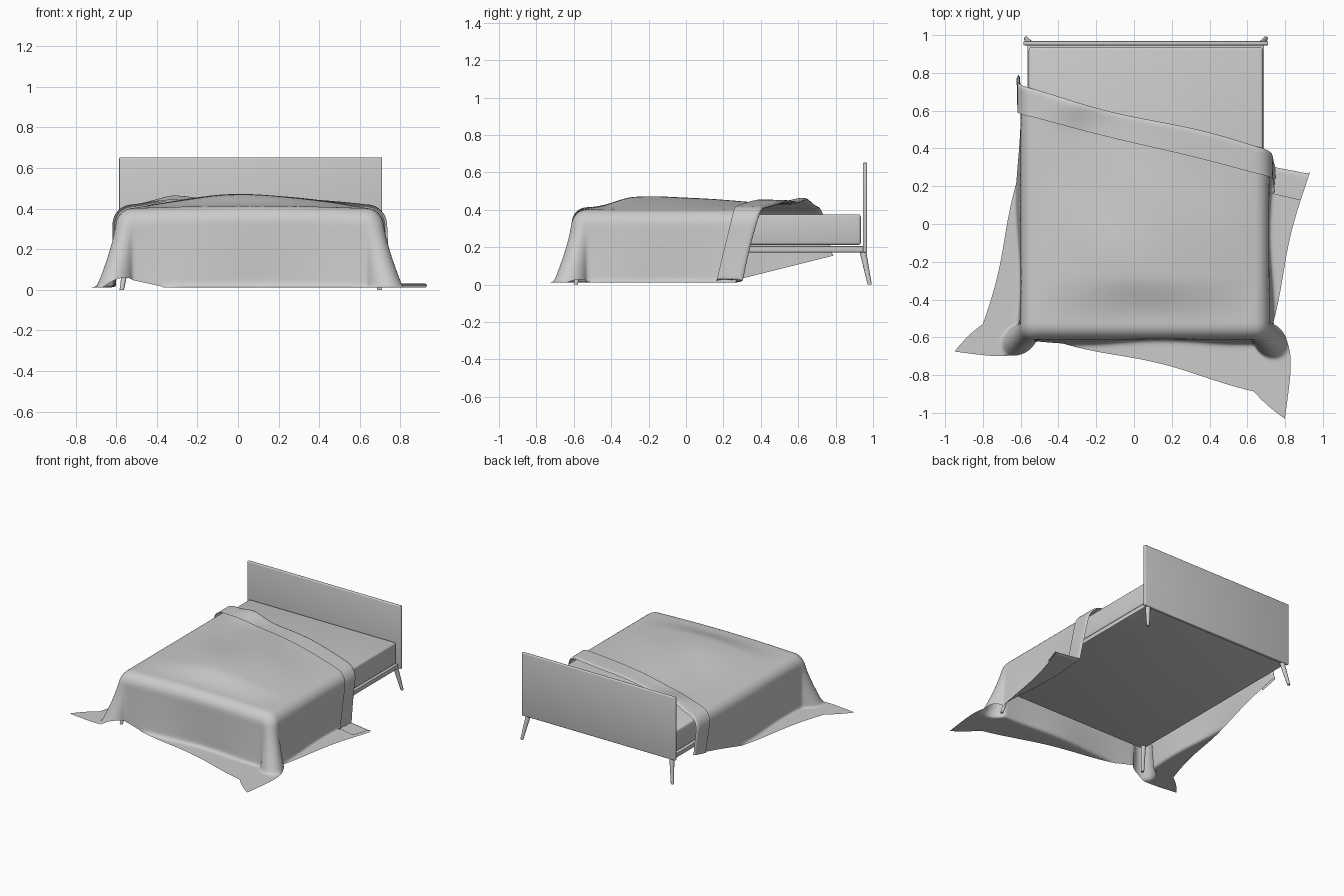
import bpy, bmesh, math
from mathutils import Vector

if "Cube" in bpy.data.objects:
    bpy.data.objects.remove(bpy.data.objects["Cube"])

CX = 0.0625          # bed centre line
HALF = 0.62          # half width of the mattress


def finish(obj, angle=35):
    bpy.ops.object.select_all(action='DESELECT')
    obj.select_set(True)
    bpy.context.view_layer.objects.active = obj
    bpy.ops.object.shade_smooth_by_angle(angle=math.radians(angle))


def box(name, x0, x1, y0, y1, z0, z1, bevel):
    bm = bmesh.new()
    bmesh.ops.create_cube(bm, size=1)
    for v in bm.verts:
        v.co = ((x0 + x1) / 2 + v.co.x * (x1 - x0),
                (y0 + y1) / 2 + v.co.y * (y1 - y0),
                (z0 + z1) / 2 + v.co.z * (z1 - z0))
    bmesh.ops.bevel(bm, geom=bm.edges[:], offset=bevel, segments=3,
                    profile=0.5, affect='EDGES')
    me = bpy.data.meshes.new(name)
    bm.to_mesh(me)
    bm.free()
    obj = bpy.data.objects.new(name, me)
    bpy.context.collection.objects.link(obj)
    finish(obj)
    return obj


def leg(name, top, foot):
    top, foot = Vector(top), Vector(foot)
    bm = bmesh.new()
    bmesh.ops.create_cone(bm, cap_ends=True, segments=16, radius1=0.011,
                          radius2=0.018, depth=foot_height)
    for v in bm.verts:       # shear so both ends stay level
        t = v.co.z / foot_height + 0.5
        c = foot.lerp(top, t)
        v.co = (c.x + v.co.x, c.y + v.co.y, c.z)
    me = bpy.data.meshes.new(name)
    bm.to_mesh(me)
    bm.free()
    obj = bpy.data.objects.new(name, me)
    bpy.context.collection.objects.link(obj)
    finish(obj)


# Frame, mattress, headboard
box("bed_base", CX - 0.627, CX + 0.627, -0.575, 0.948, 0.172, 0.206, 0.004)
box("mattress", CX - HALF, CX + HALF, -0.565, 0.935, 0.212, 0.376, 0.014)
box("headboard", CX - 0.648, CX + 0.648, 0.946, 0.968, 0.172, 0.652, 0.006)

# Splayed tapered legs
foot_height = 0.18
for sx, side in ((-1, "left"), (1, "right")):
    for y0, y1, end in ((0.945, 0.982, "back"), (-0.545, -0.59, "front")):
        leg(f"{end}_{side}_leg", (CX + sx * 0.605, y0, foot_height),
            (CX + sx * 0.635, y1, 0))

# Blanket: a rotated rectangular cloth wrapped over the mattress edge,
# hanging to the floor and spreading there; its head end is folded back
WIDTH, LENGTH, FOLD = 2.144, 1.593, 0.147
CORNER = Vector((-1.2, -0.76))
EU = Vector((0.970, -0.2425))
EV = Vector((0.2425, 0.970))
X0, X1, Y0 = -0.52, 0.635, -0.53     # flat area inside the rounded edge
R, TOP, FLOOR = 0.08, 0.402, 0.012


def smooth(t):
    t = max(0.0, min(1.0, t))
    return t * t * (3 - 2 * t)


def drape(p, off):
    base = Vector((min(max(p.x, X0), X1), max(p.y, Y0)))
    d = p - base
    s = d.length
    n = d / s if s > 1e-6 else Vector((0, 0))
    # soft swelling on top
    cx = max(0.0, math.cos(math.pi * (base.x - (X0 + X1) / 2) / (X1 - X0)))
    fy = smooth((base.y - Y0) / 0.25)
    z = TOP + 0.012 * cx + cx * fy * (
        0.018 + 0.038 * math.exp(-((base.y + 0.15) / 0.4) ** 2)
        + 0.004 * math.sin(9 * base.x + 5 * base.y) * math.sin(8 * base.y))
    z += 0.03 * min(1, cx * 2) * math.exp(-((base.x + 0.33) / 0.16) ** 2
                                          - ((base.y - 0.64) / 0.1) ** 2)
    arc = R * math.pi / 2
    drop = TOP - R - FLOOR
    # edge roll, hang, floor
    if s < arc:
        a = s / R
        r, dz, nr, nz = R * math.sin(a), R * (math.cos(a) - 1), math.sin(a), math.cos(a)
    elif s < arc + drop:
        r, dz, nr, nz = R, -R - (s - arc), 1, 0
    else:
        r, dz, nr, nz = R + s - arc - drop, -R - drop, 0, 1
    t = min(1.0, max(0.0, (s - arc * 0.5) / (drop + arc * 0.5)))
    corner = abs(2 * n.x * n.y)
    ripple = 0.012 * math.sin(7 * (base.x - base.y)) * (1 - corner)
    r += (0.012 + 0.13 * corner + ripple) * t ** 1.4
    z = max(FLOOR, z + dz) if s < arc + drop else FLOOR
    q = base + n * (r + nr * off)
    return Vector((q.x, q.y, z + nz * off))


NU, NV, NF = 150, 112, 14
rows = [LENGTH * i / NV for i in range(NV + 1)]
rows += [LENGTH + FOLD * i / NF for i in range(1, NF + 1)]
bm = bmesh.new()
grid = []
for v in rows:
    line = []
    over = v - LENGTH
    vv = LENGTH - over if over > 0 else v
    off = 0.018 * smooth((over + 0.012) / 0.03)
    for i in range(NU + 1):
        u = WIDTH * i / NU
        wave = 0.01 * math.sin(6 * u + 0.5) * smooth((vv - 1.35) / 0.24)
        line.append(bm.verts.new(drape(CORNER + EU * u + EV * (vv + wave), off)))
    grid.append(line)
for a, b in zip(grid, grid[1:]):
    for i in range(NU):
        bm.faces.new((a[i], a[i + 1], b[i + 1], b[i]))
# relax the creases a little
for _ in range(4):
    bmesh.ops.smooth_vert(bm, verts=[w for w in bm.verts if not w.is_boundary],
                          factor=0.4, use_axis_x=True, use_axis_y=True, use_axis_z=True)
me = bpy.data.meshes.new("blanket")
bm.to_mesh(me)
bm.free()
blanket = bpy.data.objects.new("blanket", me)
bpy.context.collection.objects.link(blanket)
finish(blanket, 80)
